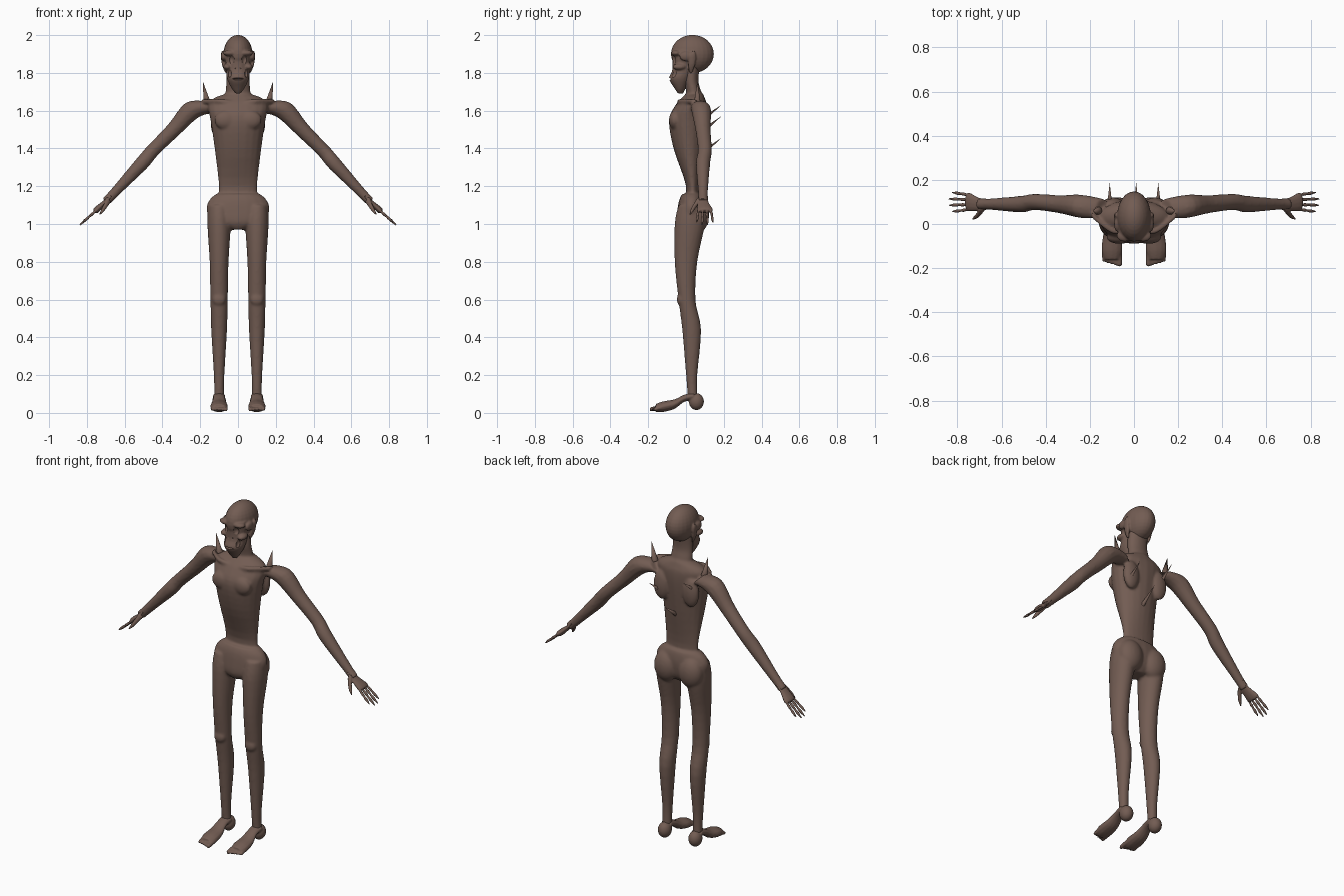
import bpy, bmesh, math
from mathutils import Vector, Matrix

cube = bpy.data.objects.get("Cube")
if cube:
    bpy.data.objects.remove(cube, do_unlink=True)

skin = bpy.data.materials.new("brown_skin")
skin.use_nodes = True
skin.diffuse_color = (.17, .108, .086, 1)
skin.node_tree.nodes["Principled BSDF"].inputs["Base Color"].default_value = skin.diffuse_color

SIDE, DEPTH, UP = Vector((1, 0, 0)), Vector((0, 1, 0)), Vector((0, 0, 1))
ARM_ACROSS = (SIDE + UP).normalized()


def flowing(rows, steps=4):
    """Fill in rows so that they pass smoothly through the given ones."""
    rows = [Vector(row) for row in rows]
    padded = [rows[0]] + rows + [rows[-1]]
    result = []
    for before, start, end, after in zip(padded, padded[1:], padded[2:], padded[3:]):
        for step in range(steps):
            t = step / steps
            leave, arrive = (end - before) / 2, (after - start) / 2
            gap = end - start
            bend = (leave - gap) * (1 - t) + (gap - arrive) * t
            result.append(start + gap * t + bend * t * (1 - t))
    return result + [rows[-1]]


def loft(bm, rings, u, v, sides=16):
    """Skin elliptical rings (centre, radius_u, radius_v) into a closed shape."""
    loops = []
    for centre, radius_u, radius_v in rings:
        angles = [math.tau * i / sides for i in range(sides)]
        loops.append([bm.verts.new(centre + u * radius_u * math.cos(a) + v * radius_v * math.sin(a))
                      for a in angles])
    for lower, upper in zip(loops, loops[1:]):
        for i in range(sides):
            j = (i + 1) % sides
            bm.faces.new((lower[i], lower[j], upper[j], upper[i]))
    bm.faces.new(loops[0])
    bm.faces.new(loops[-1])


def column(bm, x, sections):
    """Upright shape from (z, half_width, front_y, back_y) sections."""
    rings = [(Vector((x, (front + back) / 2, z)), width, (back - front) / 2)
             for z, width, front, back in flowing(sections)]
    loft(bm, rings, SIDE, DEPTH, sides=20)


def limb(bm, u, v, rows, flatness=1):
    """Round limb from (x, y, z, radius) rows, optionally flattened along v."""
    rings = [(Vector(row[:3]), row[3], row[3] * flatness) for row in flowing(rows)]
    loft(bm, rings, u, v, sides=12)


def ball(bm, centre, radii):
    placed = Matrix.Translation(centre) @ Matrix.Diagonal((*radii, 1))
    bmesh.ops.create_uvsphere(bm, u_segments=24, v_segments=16, radius=1, matrix=placed)


def spike(bm, base, tip, radius):
    base, tip = Vector(base), Vector(tip)
    axis = tip - base
    turn = axis.to_track_quat("Z", "Y").to_matrix().to_4x4()
    placed = Matrix.Translation((base + tip) / 2) @ turn
    bmesh.ops.create_cone(bm, cap_ends=True, segments=10, radius1=radius, radius2=0,
                          depth=axis.length, matrix=placed)


def mirror(bm):
    """Copy everything in the mesh across the middle."""
    everything = bm.verts[:] + bm.edges[:] + bm.faces[:]
    copies = bmesh.ops.duplicate(bm, geom=everything)["geom"]
    for item in copies:
        if isinstance(item, bmesh.types.BMVert):
            item.co.x *= -1


def finish(bm, name, voxel=0, relax=0, cutter=None):
    """Make the object; optionally fuse its pieces, relax and carve it."""
    bmesh.ops.recalc_face_normals(bm, faces=bm.faces)
    mesh = bpy.data.meshes.new(name)
    bm.to_mesh(mesh)
    bm.free()
    mesh.materials.append(skin)
    obj = bpy.data.objects.new(name, mesh)
    bpy.context.collection.objects.link(obj)
    bpy.ops.object.select_all(action="DESELECT")
    obj.select_set(True)
    bpy.context.view_layer.objects.active = obj
    if voxel:
        fuse = obj.modifiers.new("fuse", "REMESH")
        fuse.mode, fuse.voxel_size = "VOXEL", voxel
        smooth = obj.modifiers.new("relax", "SMOOTH")
        smooth.factor, smooth.iterations = .5, relax
    if cutter:
        carve = obj.modifiers.new("carve", "BOOLEAN")
        carve.operation, carve.object = "DIFFERENCE", cutter
    for modifier in list(obj.modifiers):
        bpy.ops.object.modifier_apply(modifier=modifier.name)
    bpy.ops.object.shade_smooth_by_angle(angle=math.radians(50))
    return obj


# Leg, kneecap and buttock
body = bmesh.new()
column(body, .1, [(.08, .026, .01, .06), (.2, .028, 0, .06), (.44, .042, -.02, .08),
                  (.6, .046, -.04, .05), (.8, .05, -.06, .06), (1, .062, -.06, .1), (1.1, .055, -.04, .09)])
ball(body, centre=(.1, -.025, .6), radii=(.036, .024, .035))
ball(body, centre=(.08, .066, 1.045), radii=(.074, .056, .09))

# Arm, collar bone, shoulder blade and chest muscle
limb(body, DEPTH, ARM_ACROSS, [(.14, .07, 1.62, .045), (.24, .08, 1.605, .053), (.34, .09, 1.5, .041),
                               (.45, .1, 1.39, .037), (.51, .09, 1.32, .038), (.65, .09, 1.17, .026),
                               (.7, .09, 1.12, .025)])
limb(body, DEPTH, UP, [(.02, -.03, 1.64, .012), (.1, -.03, 1.65, .013), (.19, .04, 1.65, .014)])
ball(body, centre=(.095, .09, 1.53), radii=(.05, .03, .085))
ball(body, centre=(.065, -.06, 1.55), radii=(.06, .03, .05))
mirror(body)

# Pelvis, torso and neck
column(body, 0, [(.97, .04, -.03, .06), (1.01, .14, -.05, .09), (1.08, .167, -.045, .1),
                 (1.13, .15, -.035, .095), (1.16, .115, -.02, .085)])
column(body, 0, [(1.1, .11, -.02, .08), (1.2, .102, 0, .07), (1.4, .124, -.066, .095),
                 (1.55, .146, -.09, .11), (1.63, .16, -.055, .11), (1.665, .13, -.025, .1), (1.69, .065, 0, .09)])
column(body, 0, [(1.6, .075, 0, .1), (1.7, .066, 0, .08), (1.76, .062, -.01, .066), (1.85, .06, -.01, .075)])
finish(body, "body", voxel=.007, relax=6)

# Feet: round heel, high arch and five toes
feet = bmesh.new()
ball(feet, centre=(.1, .055, .06), radii=(.037, .04, .045))
limb(feet, SIDE, UP, [(.1, .04, .09, .034), (.1, -.01, .077, .032), (.1, -.06, .047, .042),
                      (.1, -.12, .033, .047), (.1, -.16, .026, .036)], flatness=.6)
for toe in range(5):
    x, tip = .066 + .0175 * toe, -.192 + .005 * toe
    radius = .009 if toe else .012
    limb(feet, SIDE, UP, [(x, -.13, .028, radius), (x, tip + .01, .02, radius), (x, tip, .018, radius / 2)])
mirror(feet)
finish(feet, "feet", voxel=.005, relax=3)

# Bony hands: palm, thumb and four knuckled fingers
hands = bmesh.new()
limb(hands, DEPTH, ARM_ACROSS, [(.67, .09, 1.15, .026), (.705, .09, 1.115, .03),
                                (.745, .1, 1.078, .042), (.757, .1, 1.066, .036)], flatness=.4)
limb(hands, DEPTH, ARM_ACROSS, [(.685, .075, 1.13, .018), (.7, .05, 1.1, .013),
                                (.715, .034, 1.075, .01), (.732, .022, 1.05, .004)])
for finger in range(4):
    reach = .095 if finger in (1, 2) else .08
    start = Vector((.745, .066 + .022 * finger, 1.077))
    end = start + Vector((reach, .007 * finger - .01, -.89 * reach))
    rows = []
    for joint in range(7):
        knuckle = .008 if joint % 2 == 0 else .006
        rows.append((*start.lerp(end, joint / 6), knuckle if joint < 6 else .003))
    limb(hands, DEPTH, ARM_ACROSS, rows)
mirror(hands)
finish(hands, "hands", voxel=.004, relax=2)

# Hollows for the eyes, nostrils, cheeks and mouth
hollows = bmesh.new()
ball(hollows, centre=(.037, -.088, 1.868), radii=(.021, .036, .03))
ball(hollows, centre=(.012, -.094, 1.825), radii=(.009, .026, .018))
ball(hollows, centre=(.045, -.07, 1.8), radii=(.01, .022, .025))
mirror(hollows)
ball(hollows, centre=(0, -.1, 1.768), radii=(.04, .03, .006))
face_hollows = finish(hollows, "face_hollows")
face_hollows.hide_render = True
face_hollows.hide_set(True)

# Gaunt head: brow, cheek bone, temple and ear, then cranium and jaw
head = bmesh.new()
ball(head, centre=(.042, -.052, 1.905), radii=(.037, .028, .016))
ball(head, centre=(.056, -.035, 1.832), radii=(.022, .035, .017))
ball(head, centre=(.076, 0, 1.888), radii=(.014, .035, .025))
limb(head, DEPTH, SIDE, [(.062, .025, 1.8, .01), (.075, .03, 1.84, .018),
                         (.082, .035, 1.89, .018), (.084, .04, 1.915, .007)], flatness=.5)
mirror(head)
ball(head, centre=(0, .034, 1.9), radii=(.077, .114, .101))
column(head, 0, [(1.92, .07, -.074, .05), (1.82, .062, -.072, .045), (1.77, .058, -.09, .03),
                 (1.72, .035, -.062, 0), (1.69, .012, -.042, -.015)])
finish(head, "head", voxel=.005, relax=3, cutter=face_hollows)

# Spikes on the shoulders and down the back
thorns = bmesh.new()
spike(thorns, base=(.163, .06, 1.64), tip=(.186, .06, 1.755), radius=.019)
mirror(thorns)
for x, height in ((.11, 1.57), (-.11, 1.63), (.01, 1.455)):
    spike(thorns, base=(x, .085, height - .08), tip=(x, .187, height), radius=.012)
finish(thorns, "spikes")
